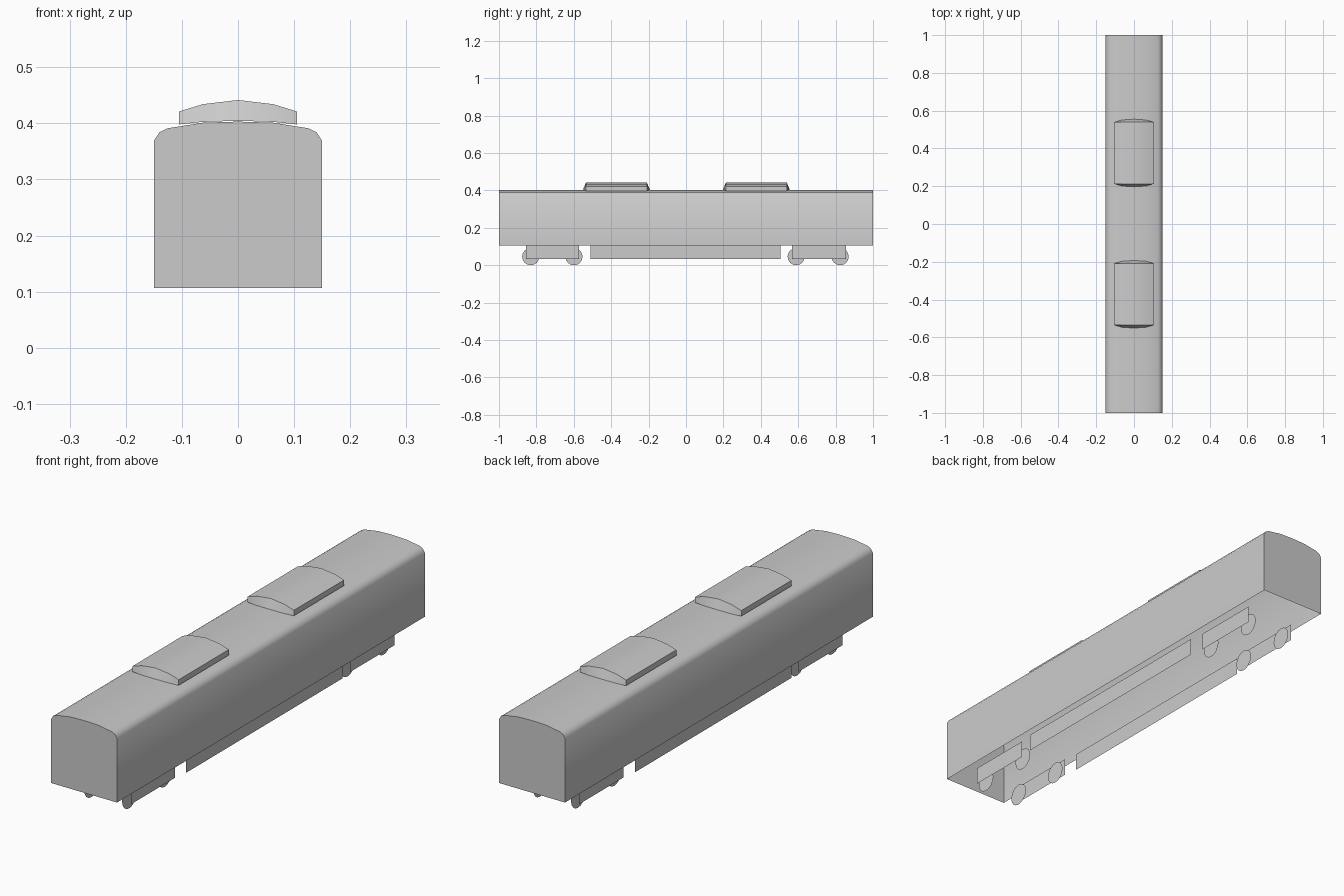
import bpy
from math import cos, sin, pi, radians

if "Cube" in bpy.data.objects:
    bpy.data.objects.remove(bpy.data.objects["Cube"])

FLOOR = 0.106   # lower edge of the body shell
SKIRT = 0.034   # lower edge of skirts and bogie frames


def make(name, verts, faces, smooth=False):
    mesh = bpy.data.meshes.new(name)
    mesh.from_pydata(verts, [], faces)
    mesh.update()
    ob = bpy.data.objects.new(name, mesh)
    bpy.context.collection.objects.link(ob)
    if smooth:
        bpy.ops.object.select_all(action='DESELECT')
        ob.select_set(True)
        bpy.context.view_layer.objects.active = ob
        bpy.ops.object.shade_smooth_by_angle(angle=radians(42))
    return ob


def mirrored(half):
    """Right half of a profile, bottom to centre, completed on the left."""
    return half + [(-x, z) for x, z in reversed(half[:-1])]


def side_sheet(name, x, outline):
    """Flat sheet at +x or -x, facing outward; outline is anticlockwise in (y, z)."""
    pts = outline if x > 0 else outline[::-1]
    make(name, [(x, y, z) for y, z in pts], [tuple(range(len(pts)))])


# Body shell: roof and walls extruded along y, closed ends, open underside
profile = mirrored([(0.15, FLOOR), (0.15, 0.369), (0.14, 0.384),
                    (0.126, 0.391), (0.063, 0.401), (0, 0.403)])
n = len(profile)
verts = [(x, y, z) for y in (-1, 1) for x, z in profile]
faces = [(i, i + n, i + n + 1, i + 1) for i in range(n - 1)]
faces += [tuple(range(n)), tuple(range(2 * n - 1, n - 1, -1))]
make("body_shell", verts, faces, smooth=True)


# Roof pods: curved lid with short sides and bowed, sloping ends
def roof_pod(name, yc):
    top = mirrored([(0.105, 0.421), (0.063, 0.434), (0, 0.4415)])
    base = mirrored([(0.105, 0.398), (0.063, 0.4025), (0, 0.4045)])
    bow = [0.163, 0.175, 0.179, 0.175, 0.163]
    v = []
    for s in (-1, 1):
        v += [(x, yc + s * 0.163, z) for x, z in top]
        v += [(x, yc + s * b, z) for (x, z), b in zip(base, bow)]
    f = []
    for i in range(4):
        f.append((i, i + 10, i + 11, i + 1))           # lid
        f.append((i, i + 1, i + 6, i + 5))             # front end
        f.append((i + 10, i + 15, i + 16, i + 11))     # rear end
    f += [(0, 5, 15, 10), (4, 14, 19, 9)]              # sides
    make(name, v, f, smooth=True)


roof_pod("roof_pod_front", -0.372)
roof_pod("roof_pod_rear", 0.376)


def rect(y0, y1):
    return [(y0, SKIRT), (y1, SKIRT), (y1, FLOOR), (y0, FLOOR)]


# Underframe sheets and wheel discs on both sides
R = 0.046
for s, side in ((1, "right"), (-1, "left")):
    side_sheet(f"skirt_{side}", s * 0.122, rect(-0.511, 0.505))
    for end, y0, y1 in (("front", -0.855, -0.571), ("rear", 0.567, 0.856)):
        side_sheet(f"bogie_frame_{end}_{side}", s * 0.113, rect(y0, y1))
    for k, yc in enumerate((-0.83, -0.599, 0.589, 0.824)):
        disc = [(yc + R * cos(a * pi / 8), R + R * sin(a * pi / 8)) for a in range(16)]
        side_sheet(f"wheel_{side}_{k + 1}", s * 0.086, disc)
